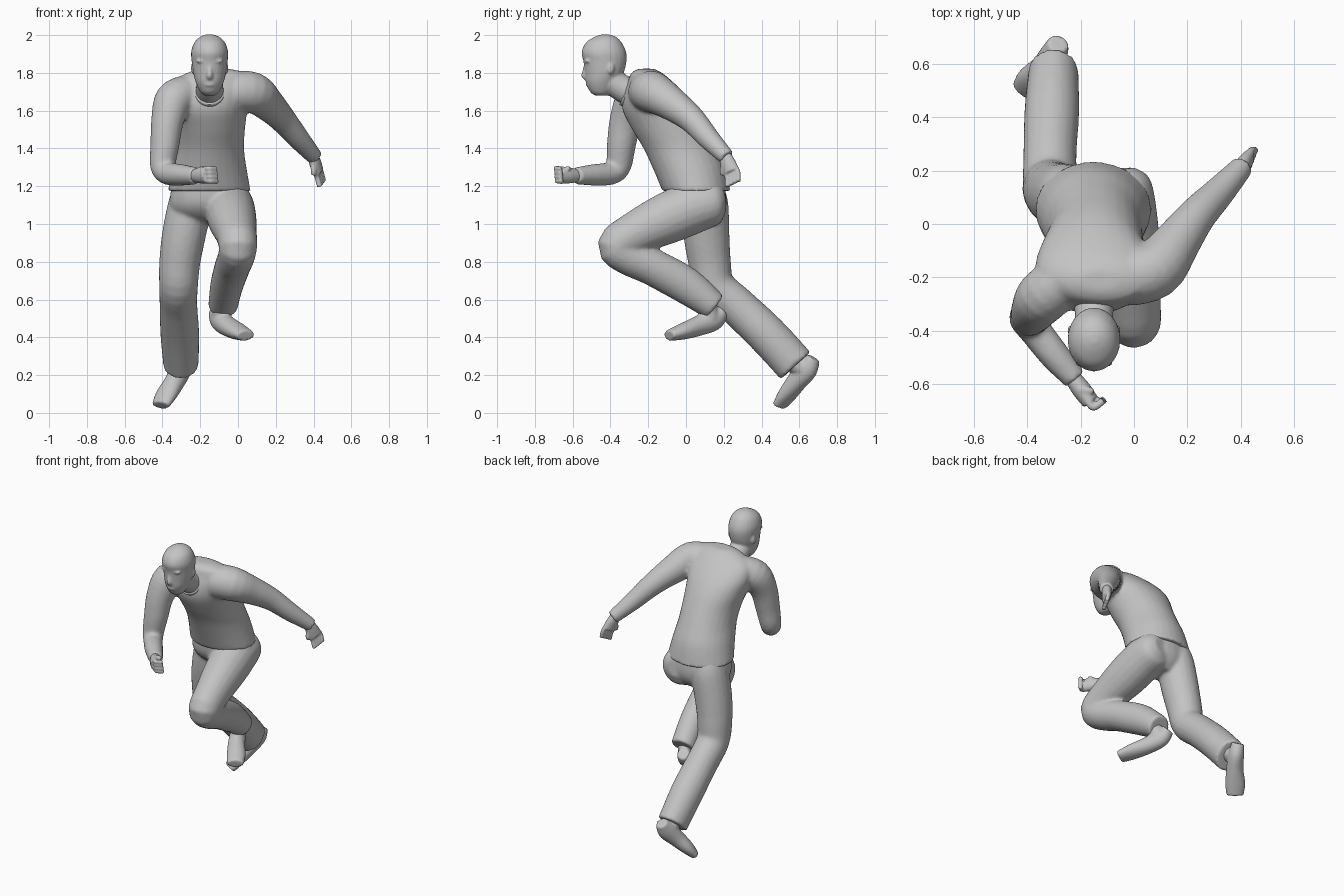
import bpy
import bmesh
import math
from mathutils import Vector

default_cube = bpy.data.objects.get("Cube")
if default_cube:
    bpy.data.objects.remove(default_cube, do_unlink=True)

# Single material
grey = bpy.data.materials.new("plain_grey")
grey.use_nodes = True
grey_colour = (0.55, 0.55, 0.55, 1.0)
grey.diffuse_color = grey_colour
grey.node_tree.nodes["Principled BSDF"].inputs["Base Color"].default_value = grey_colour

X_AXIS = Vector((1, 0, 0))
Z_AXIS = Vector((0, 0, 1))


def interpolate(sections, steps):
    """Smooth spline through sections of position and two radii."""
    rows = [tuple(s) + (s[-1],) if len(s) == 4 else tuple(s) for s in sections]
    last = len(rows) - 1
    result = []
    for i in range(last):
        before, start = rows[max(i - 1, 0)], rows[i]
        end, after = rows[i + 1], rows[min(i + 2, last)]
        for k in range(steps):
            t = k / steps
            row = []
            for a, b, c, d in zip(before, start, end, after):
                slope_in, slope_out = (c - a) / 2, (d - b) / 2
                row.append(b + slope_in * t
                           + (3 * (c - b) - 2 * slope_in - slope_out) * t ** 2
                           + (2 * (b - c) + slope_in + slope_out) * t ** 3)
            result.append(row)
    result.append(list(rows[last]))
    return result


def loft(bm, sections, side=X_AXIS, axis=None, steps=4, sides=20):
    """Closed tube of elliptical rings, square to its path or to a fixed axis."""
    rows = interpolate(sections, steps)
    centres = [Vector(row[:3]) for row in rows]
    rings = []
    for i, row in enumerate(rows):
        ahead = centres[min(i + 1, len(rows) - 1)]
        behind = centres[max(i - 1, 0)]
        tangent = axis or (ahead - behind).normalized()
        across = (side - tangent * side.dot(tangent)).normalized()
        up = tangent.cross(across)
        ring = []
        for k in range(sides):
            angle = math.tau * k / sides
            offset = across * math.cos(angle) * row[3] + up * math.sin(angle) * row[4]
            ring.append(bm.verts.new(centres[i] + offset))
        rings.append(ring)
    for lower, upper in zip(rings, rings[1:]):
        for k in range(sides):
            n = (k + 1) % sides
            bm.faces.new((lower[k], lower[n], upper[n], upper[k]))
    bm.faces.new(rings[0][::-1])
    bm.faces.new(rings[-1])


def ball(bm, centre, scale):
    made = bmesh.ops.create_uvsphere(bm, u_segments=16, v_segments=10, radius=1)
    for v in made["verts"]:
        v.co = Vector(centre) + Vector(a * b for a, b in zip(v.co, scale))


def span(z, left, right, front, back):
    """Horizontal section given by its outer limits."""
    return ((left + right) / 2, (front + back) / 2, z,
            (right - left) / 2, (back - front) / 2)


def finish(name, bm, voxel, smoothing):
    """Fuse the overlapping volumes of one part into a smooth skin."""
    bmesh.ops.recalc_face_normals(bm, faces=bm.faces[:])
    mesh = bpy.data.meshes.new(name)
    bm.to_mesh(mesh)
    bm.free()
    mesh.materials.append(grey)
    for face in mesh.polygons:
        face.use_smooth = True
    obj = bpy.data.objects.new(name, mesh)
    bpy.context.collection.objects.link(obj)
    fuse = obj.modifiers.new("fuse", 'REMESH')
    fuse.mode = 'VOXEL'
    fuse.voxel_size = voxel
    fuse.use_smooth_shade = True
    relax = obj.modifiers.new("relax", 'SMOOTH')
    relax.factor = 0.5
    relax.iterations = smoothing


# Shirt: leaning torso, left arm swung back, right arm bent forward
shirt = bmesh.new()
loft(shirt, [span(1.175, -.372, .067, -.125, .235), span(1.3, -.347, .045, -.178, .21),
             span(1.4, -.328, .032, -.225, .167), span(1.5, -.33, .037, -.285, .118),
             span(1.6, -.355, .05, -.335, .063), span(1.68, -.37, .07, -.335, .003),
             span(1.75, -.35, .08, -.31, -.067), span(1.8, -.27, .04, -.29, -.127),
             span(1.822, -.2, -.05, -.25, -.17)], axis=Z_AXIS, sides=28)
loft(shirt, [(-.03, -.2, 1.7, .11), (.08, -.17, 1.695, .109), (.16, -.07, 1.632, .089),
             (.235, .03, 1.555, .072), (.32, .12, 1.453, .059), (.408, .217, 1.352, .043)])
loft(shirt, [(-.27, -.215, 1.69, .1), (-.34, -.272, 1.655, .102), (-.373, -.318, 1.55, .087),
             (-.387, -.342, 1.42, .077), (-.398, -.357, 1.31, .068), (-.37, -.4, 1.268, .061),
             (-.3, -.49, 1.26, .057), (-.22, -.583, 1.255, .045)], side=Vector((1, 1, 0)))
finish("shirt", shirt, 0.011, 5)

# Shirt collar
collar = bmesh.new()
collar_axis = Vector((0, -.88, .45)).normalized()
collar_middle = Vector((-.15, -.31, 1.7))
loft(collar, [(*(collar_middle - collar_axis * .04), .085),
              (*(collar_middle + collar_axis * .008), .081)], steps=2, sides=24)
finish("shirt_collar", collar, 0.008, 3)

# Trousers: pelvis, raised left leg, trailing right leg
trousers = bmesh.new()
loft(trousers, [span(1.24, -.345, .045, -.11, .2), span(1.12, -.362, .065, -.105, .215),
                span(1.05, -.34, .05, -.06, .2), span(1.0, -.25, -.04, .02, .16)],
     axis=Z_AXIS, sides=28)
loft(trousers, [(-.06, .205, 1.12, .06), (-.055, .16, 1.115, .115), (-.045, .05, 1.09, .13, .136),
                (-.032, -.1, 1.03, .13, .136), (-.01, -.27, .95, .11, .115),
                (0, -.363, .884, .102, .106), (-.01, -.3, .825, .097, .098),
                (-.03, -.18, .773, .094, .098), (-.06, 0, .675, .087, .098),
                (-.08, .15, .562, .078, .076)])
loft(trousers, [(-.235, .09, 1.23, .09), (-.25, .1, 1.12, .115, .122),
                (-.285, .108, .95, .116, .122), (-.308, .125, .8, .109, .113),
                (-.315, .155, .67, .103, .106), (-.315, .27, .565, .1, .104),
                (-.308, .428, .415, .103, .107), (-.302, .58, .25, .093, .107)])
finish("trousers", trousers, 0.011, 5)

# Head: skull and jaw, brow, nose, mouth, ears and neck
head = bmesh.new()


def head_ring(z, half_width, front, back):
    return span(z, -.15 - half_width, -.15 + half_width, front, back)


loft(head, [head_ring(1.68, .028, -.48, -.41), head_ring(1.7, .05, -.508, -.39),
            head_ring(1.75, .074, -.53, -.36), head_ring(1.8, .087, -.536, -.33),
            head_ring(1.86, .095, -.543, -.315), head_ring(1.91, .098, -.553, -.317),
            head_ring(1.96, .082, -.53, -.34), head_ring(1.99, .052, -.485, -.37),
            head_ring(2.004, .016, -.445, -.41)], axis=Z_AXIS, sides=24)
loft(head, [(-.15, -.528, 1.85, .01), (-.15, -.535, 1.81, .013),
            (-.15, -.537, 1.785, .017), (-.15, -.522, 1.772, .014)])
ball(head, (-.15, -.515, 1.738), (.03, .017, .012))
for direction in (-1, 1):
    ball(head, (-.15 + direction * .04, -.52, 1.862), (.033, .018, .01))
    ball(head, (-.15 + direction * .087, -.4, 1.825), (.012, .02, .032))
loft(head, [(-.15, -.43, 1.785, .068), (-.15, -.34, 1.72, .072), (-.15, -.25, 1.68, .08)])
finish("head", head, 0.007, 3)


def hand(name, wrist, knuckle, spread, curl, thumb, thickness):
    """Palm, four fingers spread along one direction, and a thumb."""
    bm = bmesh.new()
    wrist, knuckle, curl, thumb = (Vector(p) for p in (wrist, knuckle, curl, thumb))
    spread = Vector(spread).normalized()
    middle = wrist.lerp(knuckle, .5)
    loft(bm, [(*wrist, .033, .03), (*middle, .043, thickness),
              (*knuckle, .046, thickness * .9)], side=spread)
    reach = (knuckle - wrist).normalized() * .03
    for place in (-1.5, -.5, .5, 1.5):
        root = knuckle + spread * place * .022
        bend = root + reach * .7
        path = [root - reach * .4, bend, bend + curl]
        loft(bm, [(*p, .0145) for p in path], side=spread, sides=8)
    root = middle + spread * .03
    loft(bm, [(*root, .017), (*(root + thumb * .6), .016), (*(root + thumb), .011)],
         side=Vector((.3, .8, .5)), sides=8)
    finish(name, bm, 0.006, 2)


hand("left_hand", (.395, .205, 1.365), (.425, .24, 1.275), (-.3, -.8, -.4),
     (.012, .0, -.045), (.0, -.005, -.05), .029)
hand("right_hand", (-.235, -.57, 1.255), (-.162, -.668, 1.26), (-.1, -.1, 1),
     (.037, .026, -.003), (.05, -.005, .006), .036)


def shoe(name, sections, ankle, side):
    """Heel-to-toe shoe with a short ankle reaching into the cuff."""
    bm = bmesh.new()
    loft(bm, sections, side=Vector(side))
    loft(bm, [(*point, .052) for point in ankle], steps=2)
    finish(name, bm, 0.008, 3)


shoe("left_shoe",
     [(-.115, .195, .54, .04, .038), (-.1, .147, .497, .05, .06), (-.06, .07, .462, .054, .054),
      (0, -.02, .43, .06, .043), (.042, -.09, .41, .052, .029)],
     [(-.075, .1, .59), (-.09, .13, .5)], (1, .3, 0))
shoe("right_shoe",
     [(-.285, .676, .29, .04, .036), (-.3, .64, .235, .05, .062),
      (-.335, .585, .165, .054, .054), (-.38, .535, .095, .063, .043),
      (-.41, .497, .04, .054, .029)],
     [(-.305, .55, .28), (-.305, .625, .23)], (1, -.7, 0))
